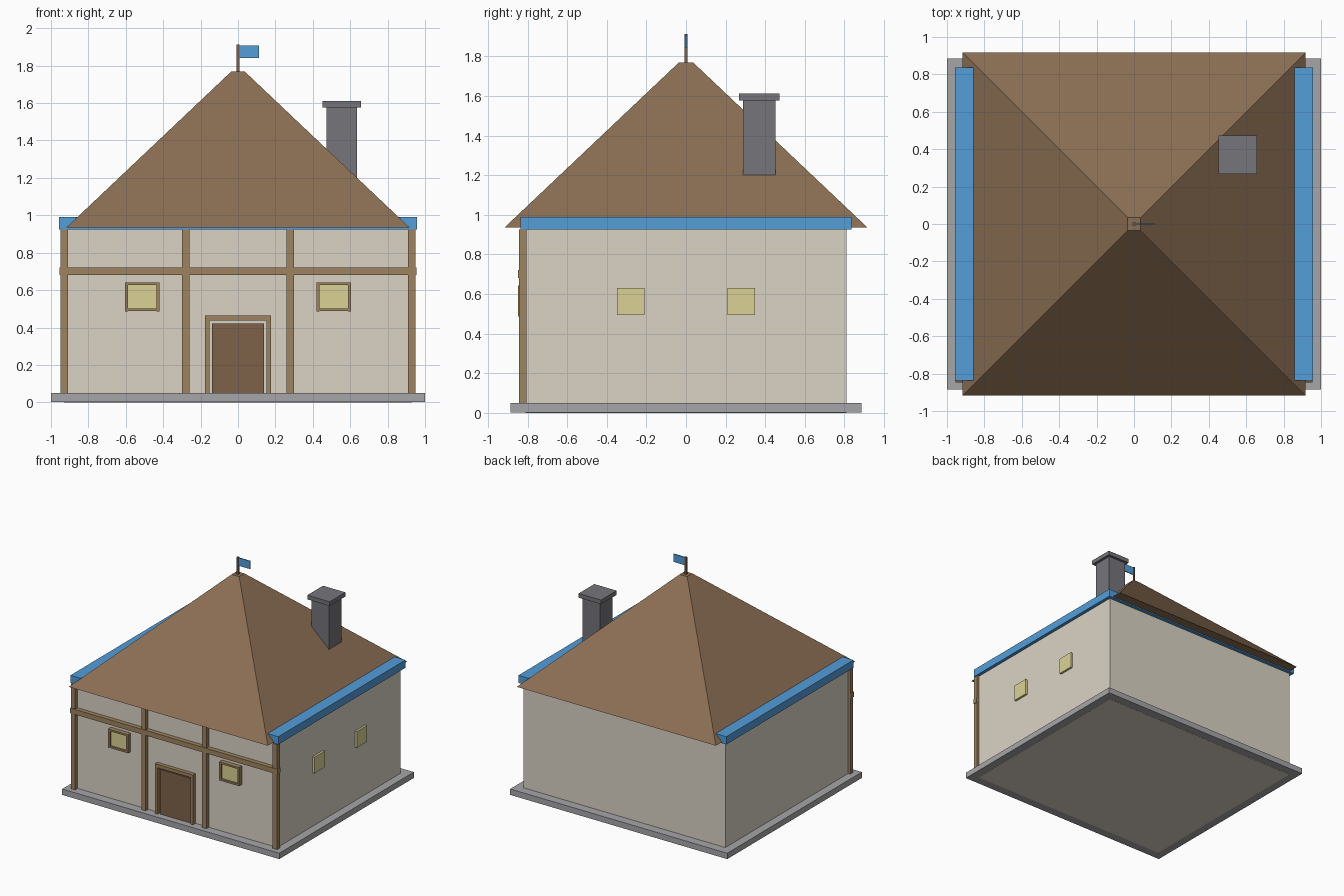
import bpy
import bmesh

if "Cube" in bpy.data.objects:
    bpy.data.objects.remove(bpy.data.objects["Cube"])


def material(name, rgb):
    m = bpy.data.materials.new(name)
    m.diffuse_color = [(c / 255) ** 2.2 for c in rgb] + [1]
    m.use_nodes = True
    m.node_tree.nodes["Principled BSDF"].inputs["Base Color"].default_value = m.diffuse_color
    return m


PLASTER = material("plaster", (218, 210, 196))
TIMBER = material("timber", (156, 130, 96))
SHINGLE = material("shingle", (138, 110, 84))
DOOR = material("door_wood", (125, 98, 74))
GLASS = material("glass", (218, 208, 148))
BLUE = material("blue", (84, 156, 216))
STONE = material("stone", (165, 165, 168))
BRICK = material("chimney_stone", (116, 116, 122))


def box(name, x, y, z, mat, taper=1.0):
    """Box between (min, max) pairs; taper scales the top face."""
    bm = bmesh.new()
    bmesh.ops.create_cube(bm, size=1)
    for v in bm.verts:
        if v.co.z > 0:
            v.co.x *= taper
            v.co.y *= taper
        v.co = [(a + b) / 2 + c * (b - a) for (a, b), c in zip((x, y, z), v.co)]
    mesh = bpy.data.meshes.new(name)
    bm.to_mesh(mesh)
    bm.free()
    mesh.materials.append(mat)
    obj = bpy.data.objects.new(name, mesh)
    bpy.context.collection.objects.link(obj)
    return obj


def around(c, half):
    return (c - half, c + half)


# Plinth, walls and the eave slab that the roof passes through
box("plinth", (-1, 1), (-.885, .885), (.001, .05), STONE)
box("walls", (-.93, .93), (-.81, .81), (0, .93), PLASTER)
box("eave_slab", (-.957, .957), (-.836, .836), (.925, .99), BLUE)

# Hipped roof with a small flat top
box("roof", (-.917, .917), (-.917, .917), (.935, 1.77), SHINGLE, taper=.038)

# Timber framing on the front
for cx in (-.93, -.28, .28, .93):
    box("front_post", around(cx, .02), (-.843, -.805), (.05, .925), TIMBER)
box("front_beam", (-.955, .955), (-.847, -.805), (.68, .722), TIMBER)

# Door with jambs and lintel
box("door", (-.14, .14), (-.828, -.805), (.05, .422), DOOR)
for s in (-1, 1):
    box("door_jamb", around(s * .164, .012), (-.843, -.805), (.05, .465), TIMBER)
box("door_lintel", (-.176, .176), (-.843, -.805), (.438, .465), TIMBER)

# Framed front windows
for cx in (-.512, .512):
    box("front_pane", around(cx, .08), (-.832, -.805), (.495, .635), GLASS)
    for s in (-1, 1):
        box("window_stile", around(cx + s * .083, .008), (-.848, -.805), (.487, .642), TIMBER)
        box("window_rail", around(cx, .091), (-.848, -.805), around(.565 + s * .07, .007), TIMBER)

# Plain windows, right side only
for cy in (-.279, .279):
    box("side_window", (.92, .947), around(cy, .069), (.495, .63), GLASS)

# Chimney
box("chimney", around(.555, .081), around(.37, .082), (1.05, 1.58), BRICK)
box("chimney_cap", around(.555, .103), around(.37, .103), (1.577, 1.612), BRICK)

# Flag
box("flag_pole", around(0, .007), around(0, .007), (1.76, 1.912), DOOR)
box("flag", (.005, .113), around(0, .004), (1.842, 1.908), BLUE)
